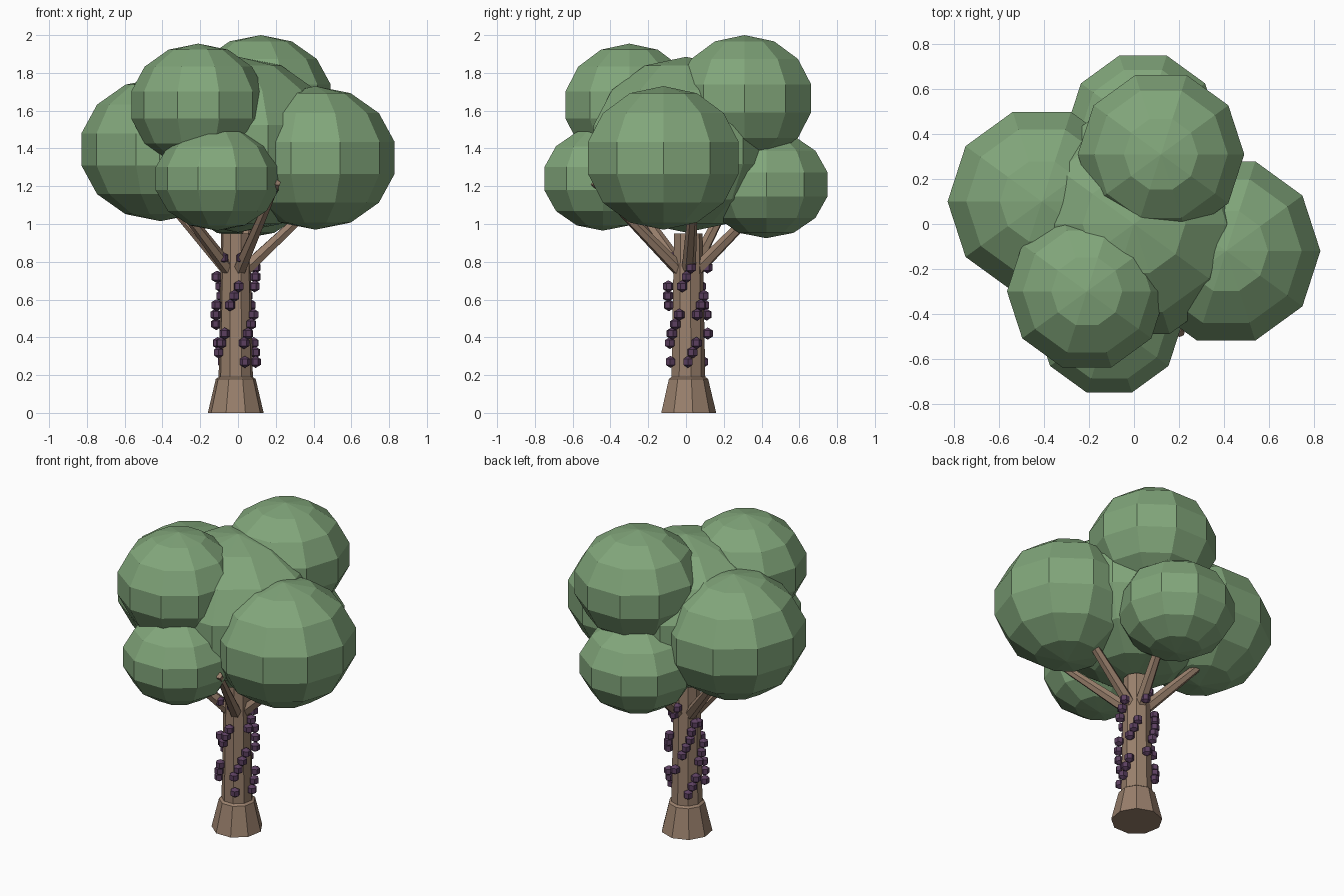
import bpy, bmesh
from math import sin, cos, pi, radians
from mathutils import Vector, Matrix

if "Cube" in bpy.data.objects:
    bpy.data.objects.remove(bpy.data.objects["Cube"], do_unlink=True)


def material(name, rgb):
    m = bpy.data.materials.new(name)
    m.use_nodes = True
    m.diffuse_color = (*rgb, 1)
    m.node_tree.nodes["Principled BSDF"].inputs["Base Color"].default_value = (*rgb, 1)
    return m


leaf_green = material("leaf_green", (0.22, 0.38, 0.195))
bark_brown = material("bark_brown", (0.32, 0.215, 0.15))
berry_purple = material("berry_purple", (0.105, 0.05, 0.115))


def lathe(bm, profile, sides, start=0.0, matrix=Matrix()):
    """Revolve (radius, z) points about z; zero radius gives a pole."""
    rings = []
    for r, z in profile:
        count = sides if r > 1e-6 else 1
        rings.append([bm.verts.new(matrix @ Vector((r * cos(start + 2 * pi * i / sides),
                                                    r * sin(start + 2 * pi * i / sides), z)))
                      for i in range(count)])
    for low, high in zip(rings, rings[1:]):
        for i in range(sides):
            j = (i + 1) % sides
            corners = [low[i % len(low)], low[j % len(low)],
                       high[j % len(high)], high[i % len(high)]]
            bm.faces.new(list(dict.fromkeys(corners)))
    for ring in (rings[0], rings[-1]):
        if len(ring) > 1:
            bm.faces.new(ring)


def ball(radius, height, bands):
    angles = [-pi / 2 + pi * i / bands for i in range(bands + 1)]
    return [(radius * cos(a), height * sin(a)) for a in angles]


def finish(name, bm, mat):
    bmesh.ops.recalc_face_normals(bm, faces=bm.faces)
    mesh = bpy.data.meshes.new(name)
    bm.to_mesh(mesh)
    bm.free()
    mesh.materials.append(mat)
    obj = bpy.data.objects.new(name, mesh)
    bpy.context.collection.objects.link(obj)


# Foliage clumps: centre, radius, half height
clumps = {
    "foliage_centre": ((0, 0, 1.42), 0.527, 0.465),
    "foliage_left": ((0.41, -0.12, 1.35), 0.43, 0.38),
    "foliage_right": ((-0.41, 0.10, 1.395), 0.43, 0.38),
    "foliage_front_low": ((-0.11, -0.44, 1.24), 0.334, 0.275),
    "foliage_back_low": ((0.04, 0.425, 1.21), 0.35, 0.285),
    "foliage_front_high": ((-0.21, -0.30, 1.63), 0.364, 0.325),
    "foliage_back_high": ((0.12, 0.31, 1.665), 0.38, 0.335),
}
for name, (centre, radius, height) in clumps.items():
    bm = bmesh.new()
    lathe(bm, ball(radius, height, 7), 10, 0, Matrix.Translation(centre))
    finish(name, bm, leaf_green)

# Trunk with flared foot
axis = Vector((-0.012, 0.01, 0))
bm = bmesh.new()
lathe(bm, [(0.15, 0), (0.107, 0.18), (0.092, 0.19), (0.078, 0.95)], 9, pi / 2,
      Matrix.Translation(axis))
finish("trunk", bm, bark_brown)

# Branches fanning into the foliage
for k in range(5):
    a = radians(-67 + 72 * k)
    outward = Vector((cos(a), sin(a), 0))
    base = axis + outward * 0.03 + Vector((0, 0, 0.74))
    tip = outward * 0.53 + Vector((0, 0, 1.22))
    along = tip - base
    turn = along.to_track_quat('Z', 'Y').to_matrix().to_4x4()
    bm = bmesh.new()
    lathe(bm, [(0.038, 0), (0.02, along.length)], 6, 0, Matrix.Translation(base) @ turn)
    finish("branch_%d" % (k + 1), bm, bark_brown)

# Berries climbing the trunk in short strands: first level, angle, count
strands = [(0, 0, 3), (0, -62, 1), (2, -65, 4), (5, 28, 3), (8, -17, 3),
           (1, -150, 3), (6, -107, 3), (11, -73, 1), (4, 168, 3), (9, 165, 1),
           (11, -130, 1), (3, 85, 1), (10, 80, 2), (0, 130, 3), (5, 110, 3),
           (8, 140, 2)]
bm = bmesh.new()
for level, angle, count in strands:
    for i in range(count):
        a = radians(angle + 13 * i)
        spot = axis + Vector((0.105 * cos(a), 0.105 * sin(a), 0.27 + 0.05 * (level + i)))
        lathe(bm, ball(0.032, 0.032, 3), 6, a, Matrix.Translation(spot))
finish("trunk_berries", bm, berry_purple)
